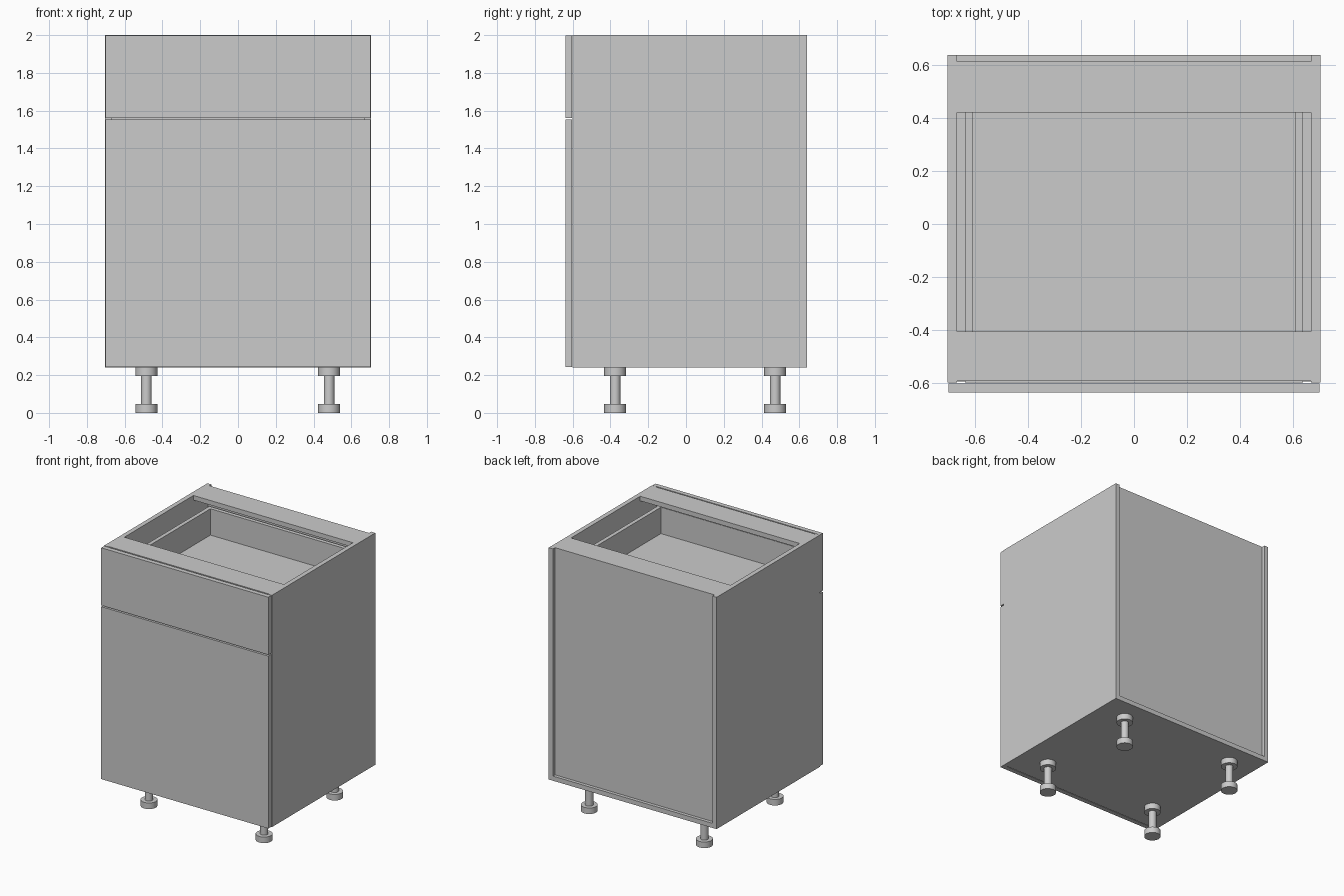
import bpy

if "Cube" in bpy.data.objects:
    bpy.data.objects.remove(bpy.data.objects["Cube"])


def box(name, x, y, z):
    """Axis-aligned box from (min, max) ranges."""
    lo, hi = zip(x, y, z)
    bpy.ops.mesh.primitive_cube_add(size=1, location=[(a + b) / 2 for a, b in zip(lo, hi)])
    ob = bpy.context.object
    ob.name = name
    ob.scale = [b - a for a, b in zip(lo, hi)]
    bpy.ops.object.transform_apply(location=False, rotation=False, scale=True)
    return ob


def cylinder(name, x, y, z0, z1, r):
    bpy.ops.mesh.primitive_cylinder_add(vertices=32, radius=r, depth=z1 - z0,
                                        location=(x, y, (z0 + z1) / 2))
    bpy.context.object.name = name
    bpy.ops.object.shade_smooth_by_angle()
    return bpy.context.object


W, T = 0.705, 0.035          # half width, board thickness
IN = W - T                   # inner half width
BOT, TOP = 0.24, 2.0

# Carcass: sides, bottom, recessed back and two top rails
for side, s in (("left", -1), ("right", 1)):
    box(side + "_side_panel", sorted((s * IN, s * W)), (-0.6, 0.64), (BOT, TOP))
box("bottom_panel", (-IN, IN), (-0.595, 0.64), (BOT, BOT + T))
box("back_panel", (-IN, IN), (0.595, 0.615), (BOT + T, TOP))
box("front_top_rail", (-IN, IN), (-0.593, -0.407), (TOP - T, TOP))
box("rear_top_rail", (-IN, IN), (0.422, 0.595), (TOP - T, TOP))

# Door and drawer front
box("door", (-0.702, 0.702), (-0.638, -0.603), (BOT + 0.003, 1.552))
box("drawer_front", (-0.702, 0.702), (-0.638, -0.603), (1.562, TOP - 0.001))

# Drawer box
D, DT = 0.64, 0.03
Z0, Z1 = 1.64, 1.87
for side, s in (("left", -1), ("right", 1)):
    box("drawer_%s_side" % side, sorted((s * (D - DT), s * D)), (-0.6, 0.57), (Z0, Z1))
box("drawer_inner_front", (-D + DT, D - DT), (-0.6, -0.57), (Z0, Z1))
box("drawer_back", (-D + DT, D - DT), (0.54, 0.57), (Z0, Z1))
box("drawer_floor", (-D + DT, D - DT), (-0.57, 0.54), (Z0, Z0 + DT))

# Adjustable legs: foot, post and mounting collar
for x in (-0.485, 0.482):
    for y in (-0.375, 0.472):
        cylinder("leg_foot", x, y, 0, 0.046, 0.058)
        cylinder("leg_post", x, y, 0.046, 0.196, 0.028)
        cylinder("leg_collar", x, y, 0.196, BOT, 0.058)
